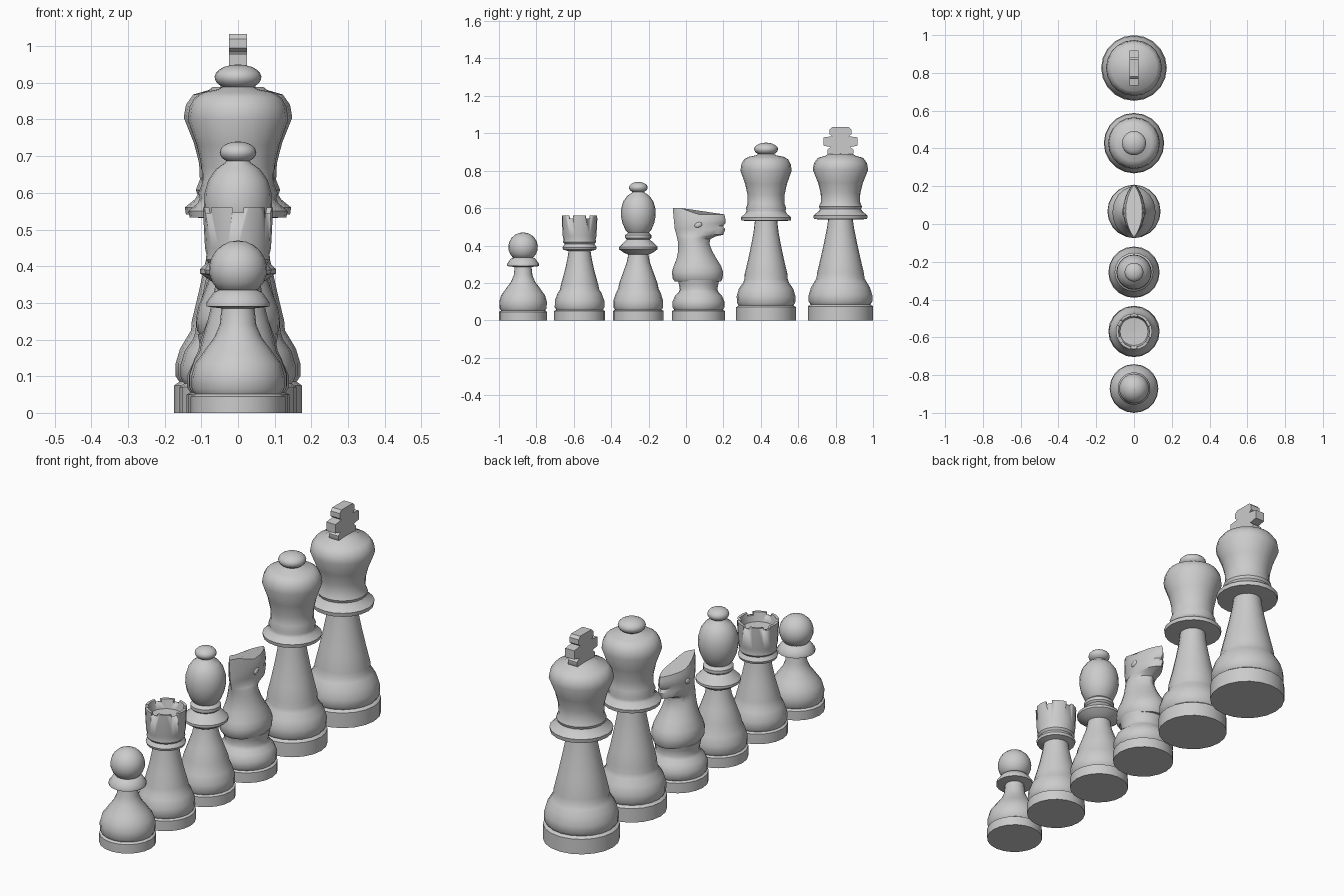
import bpy, bmesh
from math import sin, cos, pi, radians, copysign

def finish(name, bm, y=0.0, angle=40):
    bmesh.ops.remove_doubles(bm, verts=bm.verts, dist=1e-5)
    bmesh.ops.recalc_face_normals(bm, faces=bm.faces)
    me = bpy.data.meshes.new(name)
    bm.to_mesh(me)
    bm.free()
    ob = bpy.data.objects.new(name, me)
    bpy.context.collection.objects.link(ob)
    ob.location.y = y
    bpy.ops.object.select_all(action='DESELECT')
    ob.select_set(True)
    bpy.context.view_layer.objects.active = ob
    bpy.ops.object.shade_smooth_by_angle(angle=radians(angle))
    return ob

def loft(bm, rings):
    """Skin a stack of closed rings and cap both ends."""
    vs = [[bm.verts.new(p) for p in r] for r in rings]
    n = len(vs[0])
    for a, b in zip(vs, vs[1:]):
        for i in range(n):
            bm.faces.new((a[i], a[(i + 1) % n], b[(i + 1) % n], b[i]))
    bm.faces.new(vs[0][::-1])
    bm.faces.new(vs[-1])

def turned(name, y, profile, seg=20):
    """Lathe a (radius, height) profile."""
    bm = bmesh.new()
    loft(bm, [[(max(r, .001) * sin(2 * pi * i / seg), max(r, .001) * cos(2 * pi * i / seg), z)
               for i in range(seg)] for r, z in profile])
    return finish(name, bm, y)

def ball(z, r, h, start=-50, n=8):
    """Profile points of a rounded knob."""
    return [(r * cos(radians(a)), z + h * sin(radians(a)))
            for a in [start + (90 - start) * k / n for k in range(n + 1)]]

# Pawn
turned("pawn", -.871, [(.129, 0), (.129, .045), (.118, .052), (.126, .065), (.127, .1), (.117, .135),
       (.098, .16), (.088, .175), (.065, .205), (.05, .24), (.045, .285), (.086, .29), (.086, .302),
       (.065, .33), (.052, .335)] + ball(.392, .079, .078, -45))

# Rook with a hollow, notched cup
rook = turned("rook", -.569, [(.136, 0), (.136, .05), (.125, .056), (.133, .07), (.132, .105), (.118, .145),
       (.105, .165), (.1, .19), (.078, .27), (.065, .33), (.059, .37), (.088, .378), (.092, .39),
       (.08, .408), (.088, .418), (.086, .432), (.09, .45), (.096, .56), (.083, .56), (.074, .515), (.001, .51)])
bm = bmesh.new()
for k in range(3):
    g = bmesh.ops.create_cube(bm, size=1)["verts"]
    bmesh.ops.scale(bm, verts=g, vec=(.03, .4, .028 + k * .001))
    a = k * pi / 3
    for v in g:
        x, y, z = v.co
        v.co = (x * cos(a) - y * sin(a), x * sin(a) + y * cos(a), z + .56)
cutter = finish("notch_cutter", bm, -.569)
cutter.hide_render = True
cutter.hide_viewport = True
mod = rook.modifiers.new("notches", 'BOOLEAN')
mod.operation = 'DIFFERENCE'
mod.object = cutter
mod.use_self = True

# Bishop
turned("bishop", -.255, [(.136, 0), (.136, .05), (.125, .056), (.133, .07), (.133, .105), (.12, .145),
       (.108, .17), (.102, .2), (.08, .26), (.062, .31), (.054, .352), (.075, .36), (.103, .38),
       (.103, .392), (.075, .42), (.062, .432), (.07, .44), (.07, .455), (.056, .468), (.07, .485),
       (.085, .52), (.093, .56), (.091, .6), (.081, .635), (.06, .665), (.035, .682)]
       + ball(.71, .05, .03))

# Knight base
KY = .067
turned("knight_base", KY, [(.141, 0), (.141, .05), (.13, .056), (.139, .07), (.139, .1), (.126, .13),
       (.108, .148), (.1, .165), (.106, .195), (.11, .215)])

# Knight head: z, back y, front y, half width, sharpness of the ends
sections = [(.208, -.06, .188, .1, 0), (.225, -.072, .196, .112, 0), (.26, -.075, .198, .114, 0),
            (.29, -.066, .188, .108, .1), (.33, -.05, .163, .092, .2), (.37, -.042, .14, .078, .3),
            (.41, -.042, .125, .067, .4), (.435, -.046, .13, .062, .5), (.449, -.05, .16, .06, .5),
            (.458, -.052, .2, .058, .5), (.488, -.06, .21, .057, .5), (.503, -.062, .197, .057, .5),
            (.518, -.064, .21, .057, .5), (.545, -.068, .21, .053, .6), (.567, -.07, .205, .044, .7)]
rings = []
for z, y0, y1, w, p in sections:
    ring = []
    for i in range(24):
        t = 2 * pi * i / 24
        y = (y0 + y1) / 2 + (y1 - y0) / 2 * cos(t)
        x = copysign(w * abs(sin(t)) ** (1 + p), -sin(t))
        lift = max(0, min(1, (.06 - y) / .09)) * max(0, z - .5) / .067 * .034
        ring.append((x, y, z + lift))
    rings.append(ring)
bm = bmesh.new()
loft(bm, rings)
finish("knight_head", bm)

# Knight eyes
for s, side in ((-1, "left"), (1, "right")):
    bm = bmesh.new()
    g = bmesh.ops.create_uvsphere(bm, u_segments=12, v_segments=8, radius=1)["verts"]
    bmesh.ops.scale(bm, verts=g, vec=(.009, .022, .014))
    eye = finish("knight_eye_" + side, bm)
    eye.location = (s * .054, .066, .51)
    eye.rotation_euler.x = radians(20)

# Queen
turned("queen", .428, [(.16, 0), (.16, .07), (.147, .08), (.156, .095), (.157, .13), (.145, .17),
       (.123, .2), (.116, .22), (.114, .25), (.097, .32), (.08, .4), (.067, .47), (.06, .53),
       (.132, .533), (.135, .55), (.11, .572), (.104, .585), (.108, .6), (.098, .625), (.099, .67),
       (.112, .73), (.137, .8), (.132, .835), (.118, .86), (.095, .874), (.055, .882), (.045, .888)]
       + ball(.915, .064, .035))

# King
turned("king", .826, [(.174, 0), (.174, .075), (.16, .085), (.17, .1), (.17, .135), (.158, .175),
       (.14, .205), (.128, .225), (.126, .25), (.107, .33), (.087, .42), (.073, .49), (.066, .538),
       (.142, .541), (.145, .56), (.118, .582), (.11, .595), (.115, .608), (.104, .635), (.106, .68),
       (.12, .735), (.148, .805), (.142, .84), (.122, .868), (.08, .88), (.07, .888), (.001, .892)])

# King's cross finial
half = [(.06, .88), (.07, .893), (.07, .912), (.052, .926), (.092, .934), (.092, .978),
        (.045, .984), (.058, .995), (.058, 1.02), (.045, 1.033)]
outline = half + [(-y, z) for y, z in reversed(half)]
bm = bmesh.new()
loft(bm, [[(x, y, z) for y, z in outline] for x in (-.025, .025)])
finish("king_cross", bm, .826)
